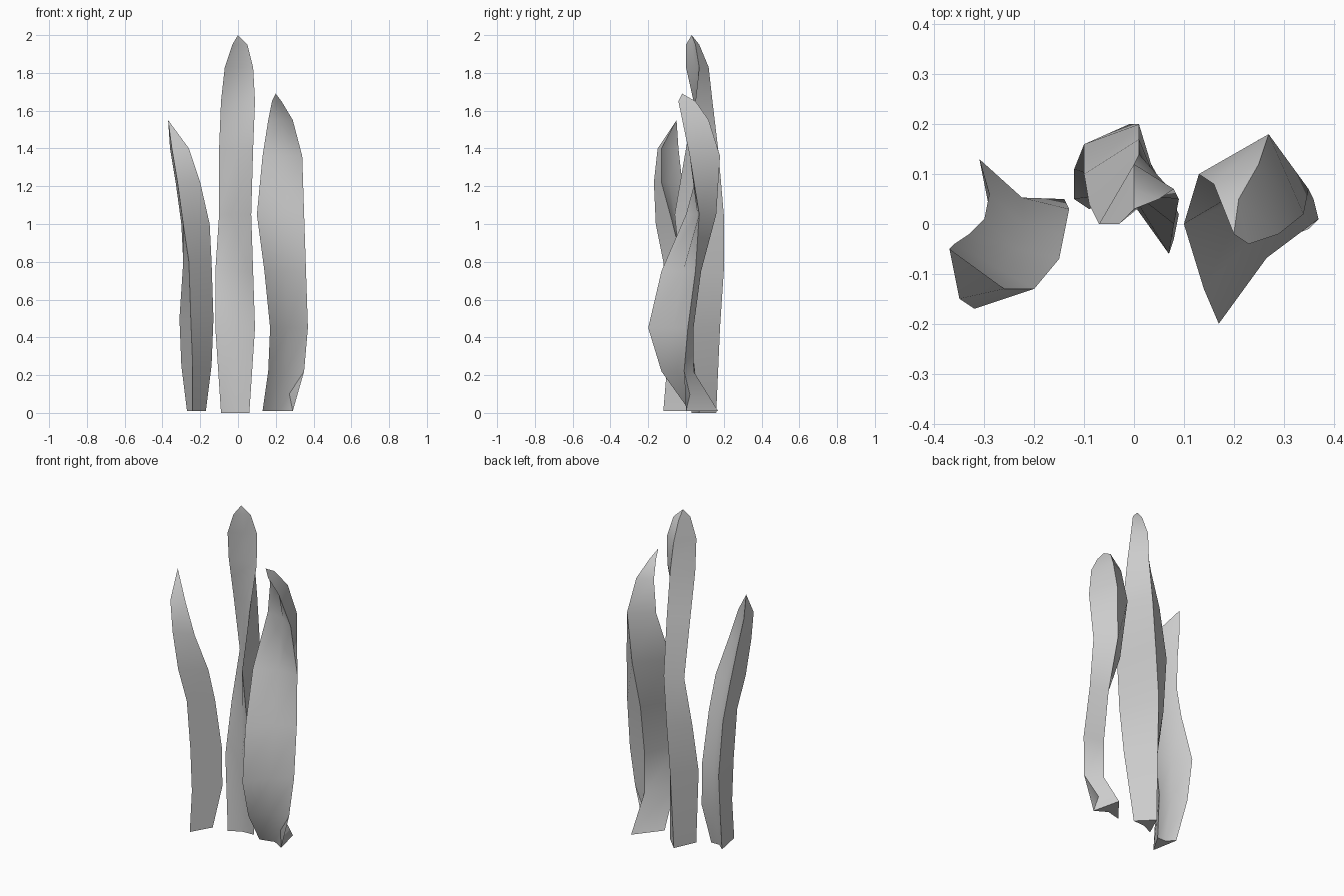
import bpy
import bmesh
import math
from mathutils import Vector

default_cube = bpy.data.objects.get("Cube")
if default_cube:
    bpy.data.objects.remove(default_cube, do_unlink=True)


def make_material(name, colour):
    material = bpy.data.materials.new(name)
    material.use_nodes = True
    material.diffuse_color = colour
    shader = next(n for n in material.node_tree.nodes if n.type == "BSDF_PRINCIPLED")
    shader.inputs["Base Color"].default_value = colour
    shader.inputs["Roughness"].default_value = 0.8
    return material


grey = make_material("plain_grey", (0.6, 0.6, 0.6, 1))


def make_blade(name, heights, first_edge, second_edge, keel, tip, hollow=0.15):
    """Loft a twisted three-edged blade with a slightly hollow broad face."""
    bm = bmesh.new()
    rings = []
    for z, a, b, k in zip(heights, first_edge, second_edge, keel):
        start, end, back = (Vector((*point, z)) for point in (a, b, k))
        crease = start.lerp(end, 0.5).lerp(back, hollow)
        rings.append([bm.verts.new(p) for p in (start, crease, end, back)])

    # Side walls between neighbouring sections
    for lower, upper in zip(rings, rings[1:]):
        for i in range(len(lower)):
            j = (i + 1) % len(lower)
            bm.faces.new((lower[i], lower[j], upper[j], upper[i]))

    # Closed foot and pointed tip
    bm.faces.new(list(reversed(rings[0])))
    point = bm.verts.new(tip)
    last = rings[-1]
    for i in range(len(last)):
        bm.faces.new((last[i], last[(i + 1) % len(last)], point))

    bmesh.ops.recalc_face_normals(bm, faces=bm.faces)
    mesh = bpy.data.meshes.new(name)
    bm.to_mesh(mesh)
    bm.free()
    mesh.materials.append(grey)
    blade = bpy.data.objects.new(name, mesh)
    bpy.context.collection.objects.link(blade)

    # Smooth along the length, crisp along the three edges
    bpy.ops.object.select_all(action="DESELECT")
    blade.select_set(True)
    bpy.context.view_layer.objects.active = blade
    bpy.ops.object.shade_smooth_by_angle(angle=math.radians(40))
    return blade


# Tall centre blade
make_blade(
    "centre_blade",
    heights=[0, .45, .75, 1.05, 1.4, 1.65, 1.83, 1.95],
    first_edge=[(-.09, .03), (-.12, .05), (-.12, .11), (-.1, .16),
                (-.1, .1), (-.09, .04), (-.07, 0), (-.03, 0)],
    second_edge=[(.06, .07), (.09, .02), (.08, -.03), (.07, -.06),
                 (.08, 0), (.09, .05), (.08, .07), (.05, .05)],
    keel=[(-.03, .16), (-.02, .18), (-.01, .2), (.01, .2),
          (.01, .17), (.01, .14), (0, .12), (0, .07)],
    tip=(0, .03, 2),
)

# Broad blade on the model's left
make_blade(
    "left_blade",
    heights=[.01, .22, .45, .75, 1.05, 1.36, 1.55, 1.65],
    first_edge=[(.13, .02), (.16, -.13), (.17, -.2), (.14, -.13),
                (.1, 0), (.13, .1), (.16, .08), (.18, .03)],
    second_edge=[(.29, 0), (.35, -.01), (.37, .01), (.36, .05),
                 (.35, .07), (.34, .02), (.29, -.02), (.23, -.04)],
    keel=[(.25, .17), (.25, .04), (.25, .04), (.25, .08),
          (.25, .16), (.27, .18), (.25, .12), (.21, .05)],
    tip=(.2, -.02, 1.69),
    hollow=0.2,
)

# Short outward-leaning blade on the model's right
make_blade(
    "right_blade",
    heights=[.01, .25, .5, .8, 1, 1.22, 1.4],
    first_edge=[(-.17, 0), (-.14, .05), (-.13, .03), (-.14, -.02),
                (-.15, -.07), (-.2, -.13), (-.26, -.13)],
    second_edge=[(-.27, .04), (-.3, .1), (-.31, .13), (-.29, .06),
                 (-.3, .01), (-.33, -.02), (-.36, -.04)],
    keel=[(-.24, -.12), (-.24, -.1), (-.25, -.1), (-.26, -.12),
          (-.29, -.16), (-.32, -.17), (-.35, -.15)],
    tip=(-.37, -.05, 1.55),
)
